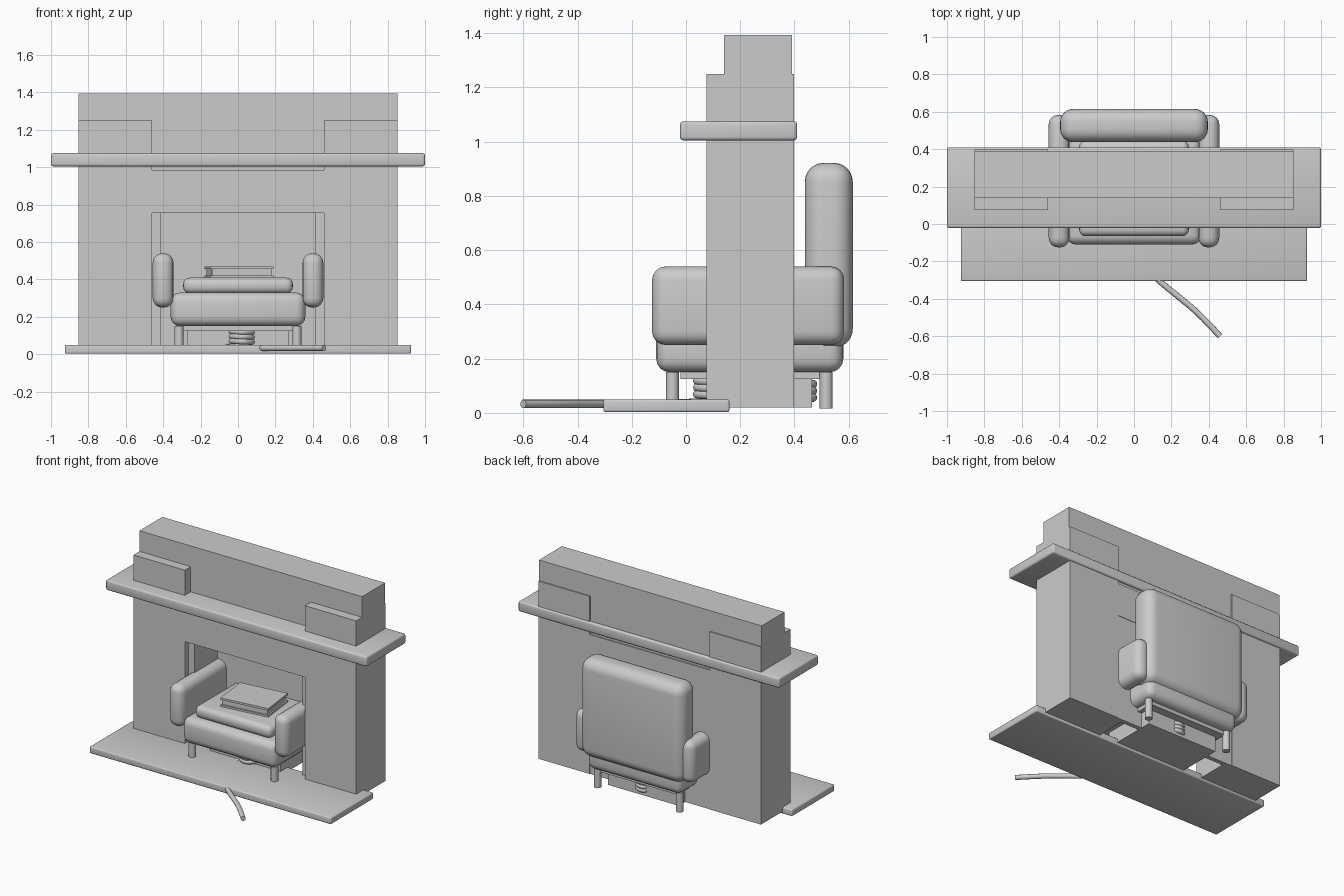
import bpy, math

if "Cube" in bpy.data.objects:
    bpy.data.objects.remove(bpy.data.objects["Cube"])

def box(name, lo, hi, bevel=0.0, segs=4, rot=0.0):
    """Box between two corners, optionally with rounded edges."""
    c = [(a + b) / 2 for a, b in zip(lo, hi)]
    bpy.ops.mesh.primitive_cube_add(size=1, location=c)
    o = bpy.context.object
    o.name = name
    o.scale = [b - a for a, b in zip(lo, hi)]
    bpy.ops.object.transform_apply(location=False, rotation=False, scale=True)
    o.rotation_euler.z = rot
    if bevel:
        m = o.modifiers.new("round", 'BEVEL')
        m.width, m.segments = bevel, segs
        bpy.ops.object.modifier_apply(modifier=m.name)
        bpy.ops.object.shade_smooth_by_angle(angle=math.radians(40))
    return o

def pair(name, lo, hi, **kw):
    """Left and right copies, given the right-hand one."""
    box("right_" + name, lo, hi, **kw)
    box("left_" + name, (-hi[0], lo[1], lo[2]), (-lo[0], hi[1], hi[2]), **kw)

# Fireplace surround
pair("column", (0.46, 0.075, 0.02), (0.853, 0.398, 1.25))
box("lintel", (-0.853, 0.075, 0.755), (0.853, 0.398, 0.985))
box("chimney_breast", (-0.853, 0.14, 0.985), (0.853, 0.39, 1.393))
box("mantel_shelf", (-1, -0.022, 1.005), (1, 0.41, 1.075), bevel=0.012, segs=3)
box("hearth", (-0.925, -0.305, 0.003), (0.925, 0.16, 0.05), bevel=0.008, segs=3)

# Firebox lining
pair("firebox_side", (0.412, 0.115, 0.02), (0.46, 0.395, 0.755))
box("firebox_back", (-0.412, 0.365, 0.02), (0.412, 0.395, 0.755))

# Armchair
box("seat_base", (-0.36, -0.11, 0.15), (0.36, 0.58, 0.33), bevel=0.05)
box("seat_cushion", (-0.293, -0.065, 0.325), (0.293, 0.445, 0.41), bevel=0.035)
box("chair_back", (-0.395, 0.438, 0.24), (0.395, 0.615, 0.922), bevel=0.07, segs=6)
pair("arm", (0.345, -0.125, 0.25), (0.456, 0.583, 0.54), bevel=0.05)
box("under_frame", (-0.3, -0.02, 0.125), (0.3, 0.52, 0.16))
box("plinth", (-0.27, 0.08, 0.02), (0.27, 0.465, 0.13))
for side, x in (("left", -0.315), ("right", 0.315)):
    for end, y in (("front", -0.05), ("rear", 0.517)):
        bpy.ops.mesh.primitive_cylinder_add(vertices=24, radius=0.024, depth=0.135,
                                            location=(x, y, 0.0835))
        bpy.context.object.name = f"{side}_{end}_leg"
        bpy.ops.object.shade_smooth_by_angle(angle=math.radians(40))

# Book on the cushion
turn = math.radians(7)
box("book_bottom_cover", (-0.165, 0.04, 0.41), (0.175, 0.30, 0.422), rot=turn)
box("book_pages", (-0.155, 0.05, 0.422), (0.165, 0.29, 0.456), rot=turn)
box("book_top_cover", (-0.165, 0.04, 0.456), (0.175, 0.30, 0.47), rot=turn)

# Coiled cord under the chair, trailing out over the hearth edge
path = [(-0.08, 0.10, 0.15)]
turns, steps = 3, 24
for i in range(turns * steps + 1):
    a = math.pi + 2 * math.pi * i / steps
    path.append((0.02 + 0.09 * math.cos(a), 0.255 + 0.215 * math.sin(a),
                 0.125 - 0.075 * i / (turns * steps)))
path += [(-0.05, 0.0, 0.035), (0.0, -0.15, 0.033), (0.12, -0.295, 0.033),
         (0.24, -0.39, 0.033), (0.36, -0.49, 0.033), (0.46, -0.60, 0.033)]
curve = bpy.data.curves.new("cord", 'CURVE')
curve.dimensions = '3D'
curve.bevel_depth = 0.016
curve.bevel_resolution = 3
curve.use_fill_caps = True
sp = curve.splines.new('NURBS')
sp.points.add(len(path) - 1)
for p, co in zip(sp.points, path):
    p.co = (*co, 1)
sp.use_endpoint_u = True
sp.order_u = 3
sp.resolution_u = 4
cord = bpy.data.objects.new("cord", curve)
bpy.context.collection.objects.link(cord)
